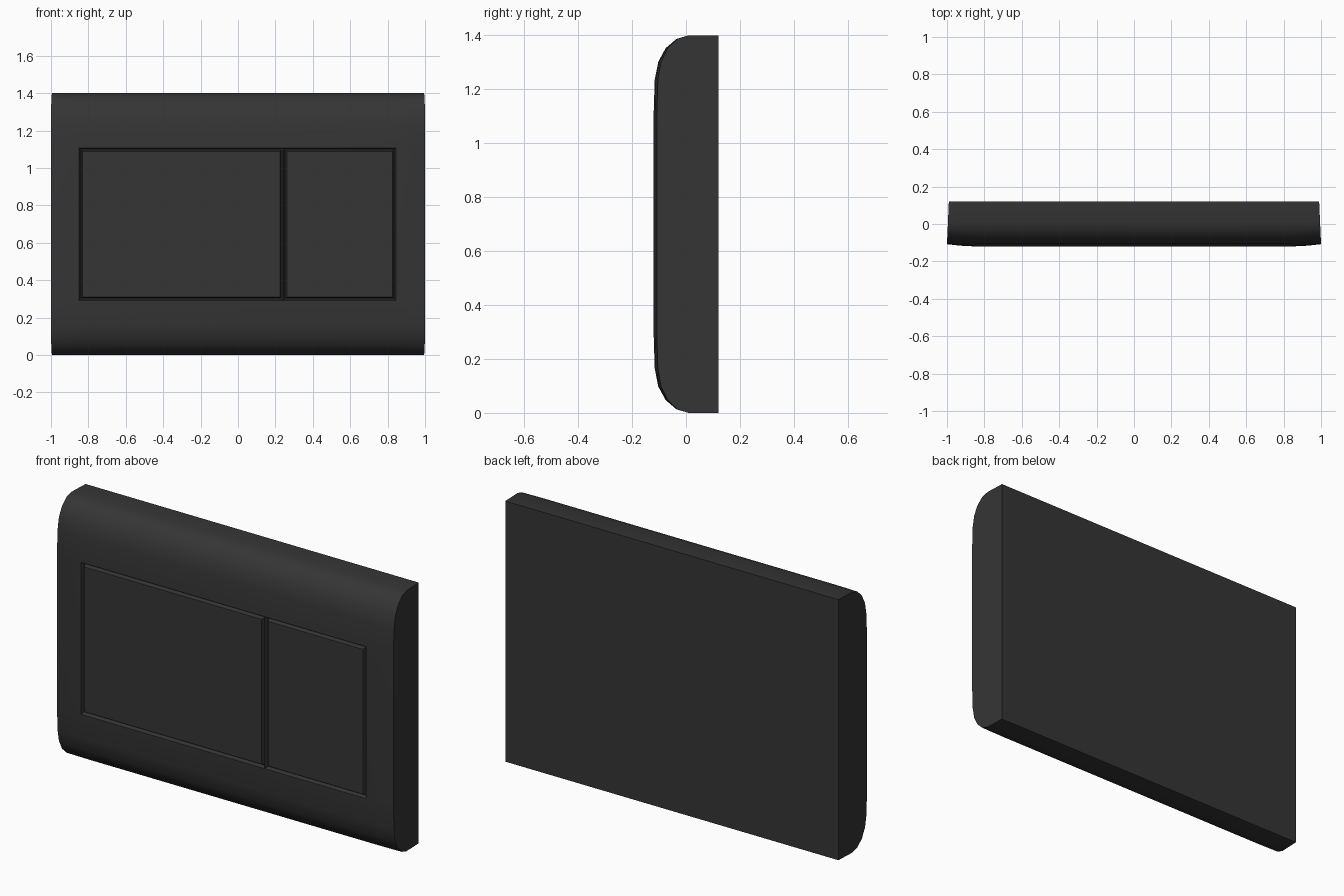
import bpy, bmesh

if "Cube" in bpy.data.objects:
    bpy.data.objects.remove(bpy.data.objects["Cube"])

# Side profile (y, z) of the upper half, mirrored about mid height
MID = 0.7
upper = [(-0.12, 1.108), (-0.116, 1.235), (-0.103, 1.302), (-0.075, 1.353),
         (-0.035, 1.387), (0.01, 1.4), (0.12, 1.4)]
profile = [(y, 2 * MID - z) for y, z in reversed(upper)] + upper
LOW, HIGH = len(upper) - 1, len(upper)      # ends of the flat front strip

# Cross-sections (x, front depth factor): the face bows back towards the ends
sections = [(-1, 0.9), (-0.93, 0.965), (-0.85, 1), (0.243, 1),
            (0.845, 1), (0.93, 0.965), (1, 0.9)]

bm = bmesh.new()
rings = []
for x, f in sections:
    ring = []
    for y, z in profile:
        yy = y * f if y < 0 else y
        # ends draft inwards towards the wall
        xx = x * (1 - 0.01 * (yy + 0.108) / 0.228) if abs(x) == 1 else x
        ring.append(bm.verts.new((xx, yy, z)))
    rings.append(ring)

# Skin between sections, remembering the two button panels
n = len(profile)
buttons = []
for s, (a, b) in enumerate(zip(rings, rings[1:])):
    for i in range(n):
        j = (i + 1) % n
        face = bm.faces.new((a[i], a[j], b[j], b[i]))
        if i == LOW and s in (2, 3):
            buttons.append(face)
bm.faces.new(rings[0])
bm.faces.new(rings[-1])
bmesh.ops.recalc_face_normals(bm, faces=bm.faces)

# Grooves round the buttons: slope in, narrow floor, slope back out
for width, depth in ((0.007, -0.02), (0.005, 0), (0.007, 0.02)):
    bmesh.ops.inset_individual(bm, faces=buttons, thickness=width, depth=depth,
                               use_even_offset=True)

mesh = bpy.data.meshes.new("flush_plate")
bm.to_mesh(mesh)
bm.free()
plate = bpy.data.objects.new("flush_plate", mesh)
bpy.context.collection.objects.link(plate)

# Dark plastic
mat = bpy.data.materials.new("dark_plastic")
mat.diffuse_color = (0.035, 0.035, 0.035, 1)
mat.use_nodes = True
mat.node_tree.nodes["Principled BSDF"].inputs["Base Color"].default_value = mat.diffuse_color
mesh.materials.append(mat)

bpy.context.view_layer.objects.active = plate
plate.select_set(True)
bpy.ops.object.shade_smooth_by_angle(angle=0.6)
